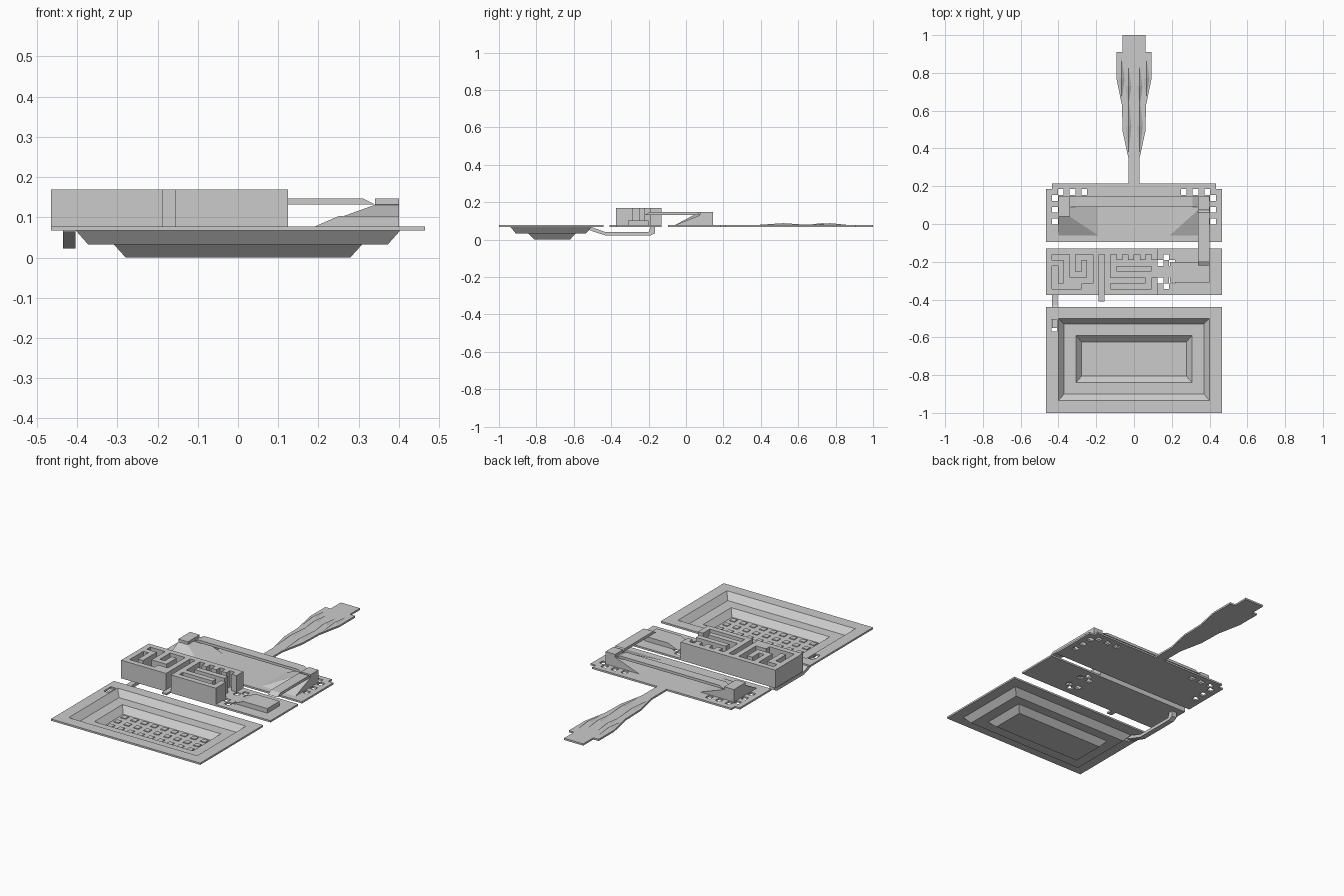
import bpy, bmesh
from mathutils import Vector

if "Cube" in bpy.data.objects:
    bpy.data.objects.remove(bpy.data.objects["Cube"])

Z0, Z1 = 0.067, 0.077          # sheet bottom and top
C = 0.031                      # grid pitch of the plates


def finish(name, bm):
    bmesh.ops.recalc_face_normals(bm, faces=bm.faces)
    me = bpy.data.meshes.new(name)
    bm.to_mesh(me)
    bm.free()
    ob = bpy.data.objects.new(name, me)
    bpy.context.collection.objects.link(ob)
    return ob


def prism(name, pts, axis, a, b):
    """Extrude a 2D profile along x, y or z from a to b."""
    def place(p, t):
        return {'x': (t, p[0], p[1]), 'y': (p[0], t, p[1]), 'z': (p[0], p[1], t)}[axis]
    bm = bmesh.new()
    lo = [bm.verts.new(place(p, a)) for p in pts]
    hi = [bm.verts.new(place(p, b)) for p in pts]
    n = len(pts)
    bm.faces.new(lo)
    bm.faces.new(hi)
    for i in range(n):
        bm.faces.new((lo[i], lo[(i + 1) % n], hi[(i + 1) % n], hi[i]))
    return finish(name, bm)


def box(name, x0, x1, y0, y1, z0, z1):
    return prism(name, [(x0, y0), (x1, y0), (x1, y1), (x0, y1)], 'z', z0, z1)


def cells(name, rows, x0, ytop, z0, z1, dy=C):
    """Solid made from a grid map; '#' is filled, first row is at the back."""
    bm = bmesh.new()
    for r, row in enumerate(rows):
        for c, ch in enumerate(row):
            if ch == '#':
                xa, xb = x0 + c * C, x0 + (c + 1) * C
                ya, yb = ytop - (r + 1) * dy, ytop - r * dy
                bm.faces.new([bm.verts.new(p) for p in
                              ((xa, ya, z0), (xb, ya, z0), (xb, yb, z0), (xa, yb, z0))])
    bmesh.ops.remove_doubles(bm, verts=bm.verts, dist=0.0005)
    ext = bmesh.ops.extrude_face_region(bm, geom=bm.faces[:], use_keep_orig=True)
    bmesh.ops.translate(bm, vec=(0, 0, z1 - z0),
                        verts=[g for g in ext['geom'] if isinstance(g, bmesh.types.BMVert)])
    return finish(name, bm)


def punched(holes, nrows):
    grid = [['#'] * 30 for _ in range(nrows)]
    for r, c in holes:
        grid[r][c] = '.'
    return grid


# stepped tray: rings of (half width, front y, back y, z), inside then underside
def tray():
    inside = [(.465, -1, -.44, Z1), (.40, -.935, -.50, Z1), (.37, -.90, -.53, .043),
              (.307, -.84, -.59, .043), (.277, -.805, -.625, .010)]
    under = [(.465, -1, -.44, Z0), (.403, -.938, -.505, Z0), (.373, -.91, -.535, .033),
             (.309, -.845, -.59, .033), (.279, -.81, -.62, 0)]
    bm = bmesh.new()
    sets = []
    for rings in (inside, under):
        loops = [[bm.verts.new(p) for p in ((-w, a, z), (w, a, z), (w, b, z), (-w, b, z))]
                 for w, a, b, z in rings]
        sets.append(loops)
        bm.faces.new(loops[-1])
    bands = [(s[i], s[i + 1]) for s in sets for i in range(4)] + [(sets[0][0], sets[1][0])]
    for p, q in bands:
        for i in range(4):
            j = (i + 1) % 4
            bm.faces.new((p[i], p[j], q[j], q[i]))
    return finish("tray", bm)


tray_ob = tray()
slot = box("slot_cutter", -.438, -.407, -.57, -.505, .05, .09)
slot.hide_render = True
slot.hide_viewport = True
mod = tray_ob.modifiers.new("slot", 'BOOLEAN')
mod.operation = 'DIFFERENCE'
mod.object = slot
mod.solver = 'EXACT'

# low bumps on the tray floor
cells("tray_floor_bumps", ["#.#.#.#.#.#.#.#.#", ".", "#.#.#.#.#.#.#.#.#", ".",
                           "#.#.#.#.#.#.#.#.#"], -.2635, -.638, .009, .014)

# duct under the sheets joining tray and channel plate
prism("under_duct", [(-.50, .065), (-.55, .065), (-.50, .045), (-.43, .022), (-.19, .022), (-.165, .035),
                     (-.165, Z0), (-.19, Z0), (-.20, .040), (-.43, .040)], 'x', -.435, -.404)

# channel plate with holes and tab
DY = .245 / 8
cells("channel_plate", punched([(1, 20), (2, 19), (2, 21), (5, 19), (5, 21), (6, 20)], 8),
      -.465, -.13, Z0, Z1, DY)
box("plate_tab", -.187, -.157, -.41, -.375, Z0, Z1)

# raised channel walls
cells("channel_walls", ["###################",
                        "#...#...#.#.#.#.#.#",
                        "###.#.#.#.#........",
                        "#.#.#.#.#.#.######.",
                        "#.#.###.#.#........",
                        "#.#.....#.#######.#",
                        "#.....###.#.......#",
                        "#########.#########"], -.465, -.13, Z1, .169, DY)
prism("channel_ramp", [(.19, Z1), (.25, .103), (.40, .103), (.40, Z1)], 'y', -.31, -.20)

# back plate with square vents, symmetric
vents = [(0, 0), (1, 2), (1, 4), (1, 6), (2, 1), (4, 1), (6, 1)]
cells("back_plate", punched(vents + [(r, 29 - c) for r, c in vents], 10), -.465, .215, Z0, Z1)


# sloped supports at both ends of the rail
def support(name, s, ytop):
    bm = bmesh.new()
    lo = [bm.verts.new((s * x, y, Z1)) for x, y in ((.19, -.06), (.40, -.06), (.40, .145), (.19, .145))]
    hi = [bm.verts.new((s * x, y, .131)) for x, y in ((.34, ytop), (.40, ytop), (.40, .145), (.34, .145))]
    bm.faces.new(lo)
    bm.faces.new(hi)
    for i in range(4):
        j = (i + 1) % 4
        bm.faces.new((lo[i], lo[j], hi[j], hi[i]))
    finish(name, bm)
    box(name + "_cap", *sorted((s * .34, s * .40)), ytop, .145, .131, .147)


support("right_support", 1, .075)
support("left_support", -1, .04)

# long rail and side arm with tapered ends
prism("long_rail", [(-.34, .132), (.34, .132), (.31, .147), (-.31, .147)], 'y', .09, .145)
prism("side_arm", [(-.22, .132), (.075, .132), (.06, .147), (-.195, .147)], 'x', .34, .40)

# handle outline and raised ribs
half = [(.03, .215), (.03, .35), (.06, .49), (.064, .63), (.093, .77), (.093, .91), (.06, .91), (.06, 1)]
prism("handle", half + [(-x, y) for x, y in reversed(half)], 'z', Z0, Z1)
for i, (x, ya, yb) in enumerate([(.03, .36, .68), (.03, .62, .84), (.065, .66, .88)]):
    for s in (-1, 1):
        bm = bmesh.new()
        ym = (ya + yb) / 2
        rim = [bm.verts.new(p) for p in ((s * x, ya, Z1), (s * x + .016, ym, Z1),
                                         (s * x, yb, Z1), (s * x - .016, ym, Z1))]
        tip = bm.verts.new((s * x, ym, .088))
        bm.faces.new(rim)
        for k in range(4):
            bm.faces.new((rim[k], rim[(k + 1) % 4], tip))
        finish(f"handle_rib_{i}_{'right' if s > 0 else 'left'}", bm)
